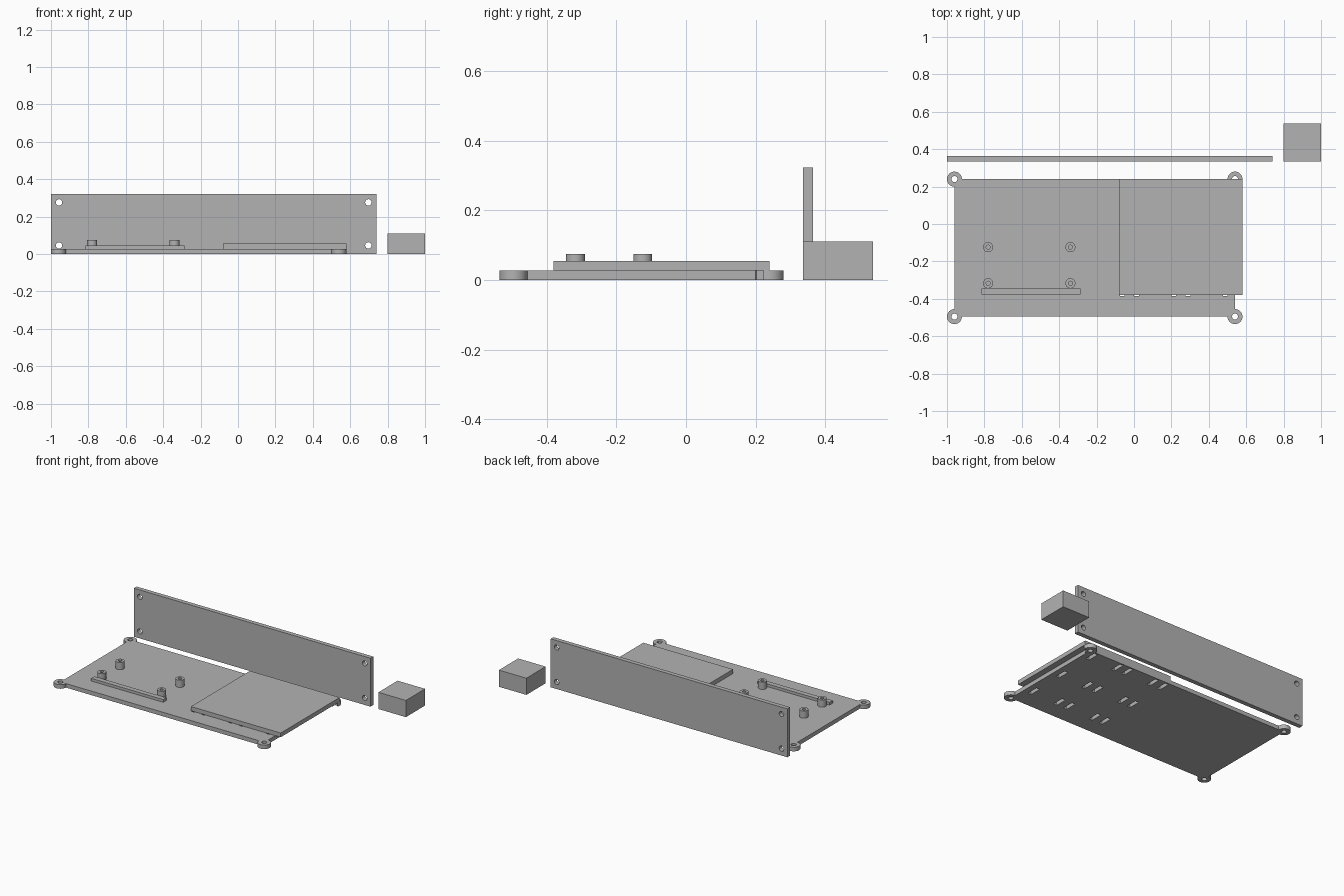
import bpy

if "Cube" in bpy.data.objects:
    bpy.data.objects.remove(bpy.data.objects["Cube"])

grey = bpy.data.materials.new("plain grey")
grey.diffuse_color = (0.45, 0.45, 0.45, 1)
grey.use_nodes = True
grey.node_tree.nodes["Principled BSDF"].inputs["Base Color"].default_value = grey.diffuse_color


def box(name, x0, x1, y0, y1, z0, z1):
    bpy.ops.mesh.primitive_cube_add(size=1, location=((x0 + x1) / 2, (y0 + y1) / 2, (z0 + z1) / 2))
    ob = bpy.context.object
    ob.name = name
    ob.scale = (x1 - x0, y1 - y0, z1 - z0)
    bpy.ops.object.transform_apply(location=True, rotation=True, scale=True)
    ob.data.materials.append(grey)
    return ob


def rod(name, r, depth, loc, rot=(0, 0, 0), sides=40):
    bpy.ops.mesh.primitive_cylinder_add(vertices=sides, radius=r, depth=depth, location=loc, rotation=rot)
    ob = bpy.context.object
    ob.name = name
    bpy.ops.object.transform_apply(location=True, rotation=True, scale=True)
    ob.data.materials.append(grey)
    return ob


def combine(target, tool, operation):
    mod = target.modifiers.new("cut", 'BOOLEAN')
    mod.operation, mod.object, mod.solver = operation, tool, 'EXACT'
    bpy.context.view_layer.objects.active = target
    bpy.ops.object.modifier_apply(modifier=mod.name)
    bpy.data.objects.remove(tool, do_unlink=True)


def smooth(ob):
    bpy.ops.object.select_all(action='DESELECT')
    ob.select_set(True)
    bpy.context.view_layer.objects.active = ob
    bpy.ops.object.shade_smooth_by_angle(angle=0.6)


T = 0.027  # plate thickness

# Base plate with round mounting ears
base = box("base_plate", -0.96, 0.54, -0.495, 0.24, 0, T)
corners = [(x, y) for x in (-0.96, 0.54) for y in (-0.495, 0.24)]
for x, y in corners:
    combine(base, rod("ear", 0.04, T, (x, y, T / 2)), 'UNION')
for x, y in corners:
    combine(base, rod("ear_hole", 0.016, 0.1, (x, y, T / 2)), 'DIFFERENCE')

# Paired strap slots under the raised pad
for y in (-0.345, -0.085, 0.19):
    for pair in (-0.075, 0.2, 0.475):
        for x in (pair, pair + 0.076):
            combine(base, box("slot", x, x + 0.025, y - 0.04, y + 0.04, -0.05, 0.08), 'DIFFERENCE')
smooth(base)

# Raised pad and support bar
box("raised_pad", -0.08, 0.58, -0.38, 0.24, T, 0.055)
box("support_bar", -0.815, -0.285, -0.378, -0.345, T, 0.045)

# Hollow standoffs
for x in (-0.78, -0.34):
    for y in (-0.317, -0.124):
        post = rod("standoff", 0.027, 0.075 - T, (x, y, (0.075 + T) / 2))
        combine(post, rod("bore", 0.011, 0.2, (x, y, 0.05)), 'DIFFERENCE')
        smooth(post)

# Upright panel with corner holes
panel = box("upright_panel", -1, 0.74, 0.335, 0.364, 0, 0.322)
for x in (-0.957, 0.697):
    for z in (0.046, 0.276):
        combine(panel, rod("panel_hole", 0.017, 0.2, (x, 0.35, z), (1.5707963, 0, 0)), 'DIFFERENCE')
smooth(panel)

# Separate block
box("block", 0.798, 1, 0.335, 0.537, 0, 0.111)
